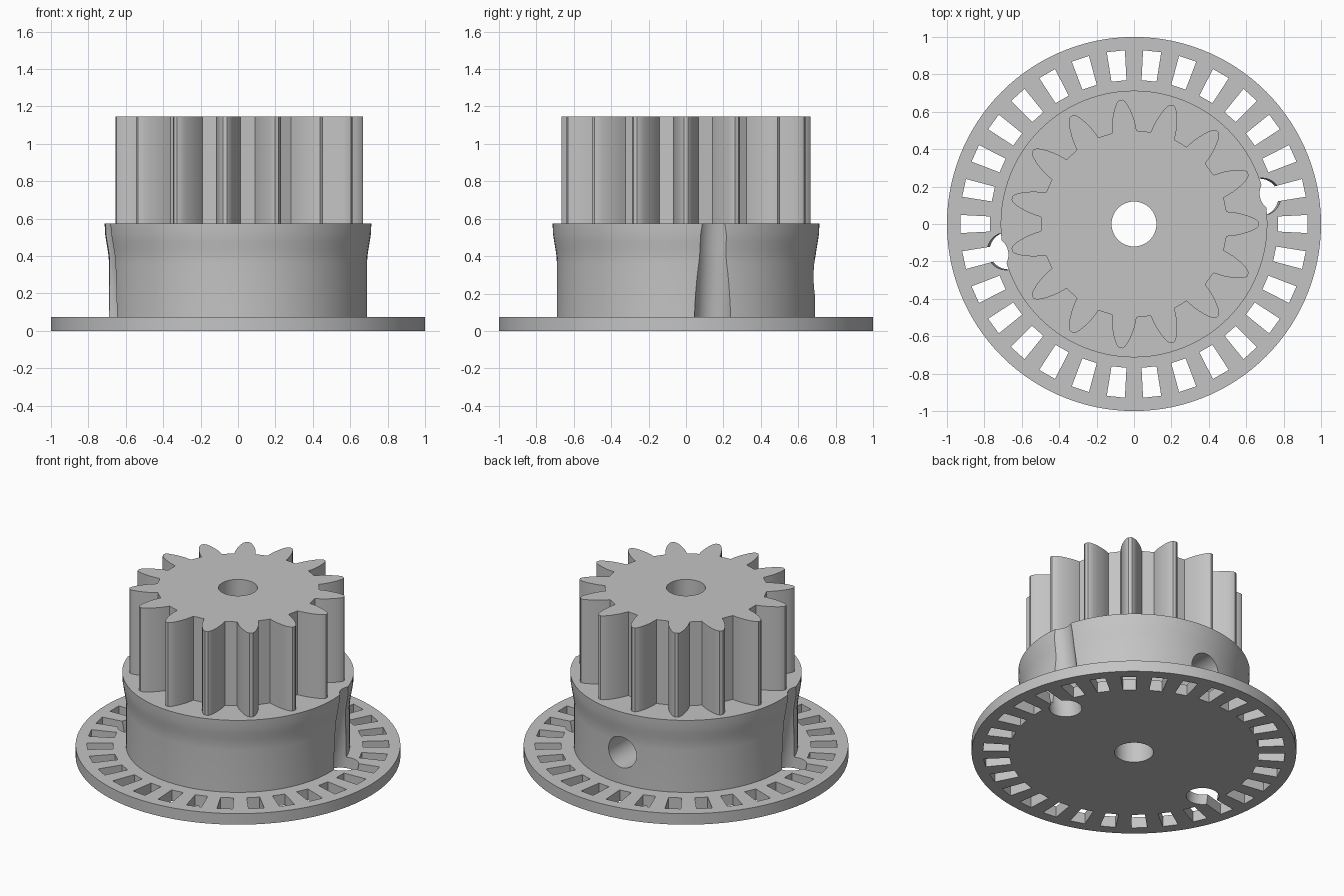
import bpy
import bmesh
from math import sin, cos, pi, radians, atan2
from mathutils import Vector, Matrix

if "Cube" in bpy.data.objects:
    bpy.data.objects.remove(bpy.data.objects["Cube"], do_unlink=True)

DISC_TOP, HUB_TOP, GEAR_TOP = 0.075, 0.575, 1.145
SLOTS, TEETH = 30, 15

grey = bpy.data.materials.new("plain grey")
grey.use_nodes = True
colour = (0.55, 0.55, 0.55, 1)
grey.diffuse_color = colour
grey.node_tree.nodes["Principled BSDF"].inputs["Base Color"].default_value = colour


def polar(r, a):
    return r * cos(a), r * sin(a)


def circle(r, n=96):
    return [polar(r, 2 * pi * i / n) for i in range(n)]


def loft(bm, layers):
    """Closed solid through a stack of (outline, z) layers."""
    rings = [[bm.verts.new((x, y, z)) for x, y in pts] for pts, z in layers]
    n = len(rings[0])
    for low, high in zip(rings, rings[1:]):
        for i in range(n):
            j = (i + 1) % n
            bm.faces.new((low[i], low[j], high[j], high[i]))
    bm.faces.new(rings[0][::-1])
    bm.faces.new(rings[-1])
    return [v for ring in rings for v in ring]


def make(name, bm):
    bmesh.ops.recalc_face_normals(bm, faces=bm.faces[:])
    mesh = bpy.data.meshes.new(name)
    bm.to_mesh(mesh)
    bm.free()
    mesh.materials.append(grey)
    ob = bpy.data.objects.new(name, mesh)
    bpy.context.scene.collection.objects.link(ob)
    return ob


def solid(name, layers):
    bm = bmesh.new()
    loft(bm, layers)
    return make(name, bm)


def rod(bm, start, end, r, n=48):
    """Cylinder between two points."""
    start, end = Vector(start), Vector(end)
    axis = end - start
    verts = loft(bm, [(circle(r, n), 0), (circle(r, n), axis.length)])
    turn = axis.to_track_quat('Z', 'Y').to_matrix().to_4x4()
    bmesh.ops.transform(bm, verts=verts, matrix=Matrix.Translation(start) @ turn)


def cut(ob, cutters):
    """Carve the cutters out of a part and bake the result."""
    bpy.ops.object.select_all(action='DESELECT')
    bpy.context.view_layer.objects.active = ob
    ob.select_set(True)
    for c in cutters:
        mod = ob.modifiers.new(c.name, 'BOOLEAN')
        mod.operation, mod.solver, mod.object = 'DIFFERENCE', 'EXACT', c
        bpy.ops.object.modifier_apply(modifier=mod.name)
    bpy.ops.object.shade_smooth_by_angle(angle=radians(30))


# Slotted base disc
disc = solid("slotted_disc", [(circle(1, 120), 0), (circle(1, 120), DISC_TOP)])

# Hub with a flared upper rim
hub_profile = [(0.69, DISC_TOP), (0.69, 0.36), (0.692, 0.4), (0.698, 0.44),
               (0.705, 0.48), (0.711, 0.52), (0.713, HUB_TOP)]
hub = solid("hub", [(circle(r), z) for r, z in hub_profile])

# Gear: half a tooth as (radius, half width), mirrored and repeated
half = [(0.495, 0.066), (0.52, 0.064), (0.55, 0.06), (0.58, 0.053),
        (0.61, 0.044), (0.635, 0.034), (0.655, 0.023), (0.667, 0.01)]
tooth = [(r, -w) for r, w in half] + [(r, w) for r, w in half[::-1]]
outline = []
for k in range(TEETH):
    for x, y in tooth:
        outline.append(polar((x * x + y * y) ** 0.5, atan2(y, x) + 2 * pi * k / TEETH))
gear = solid("gear", [(outline, HUB_TOP), (outline, GEAR_TOP)])

# Cutter: ring of slots near the disc rim
bm = bmesh.new()
for k in range(SLOTS):
    mid, spread = 2 * pi * k / SLOTS, radians(3)
    slot = [polar(r, mid + s * spread)
            for r, s in ((0.77, -1), (0.93, -1), (0.93, 1), (0.77, 1))]
    loft(bm, [(slot, -0.1), (slot, DISC_TOP + 0.1)])
slots = make("slot_cutter", bm)

# Cutter: two opposite holes leaning outward, grooving the hub
bm = bmesh.new()
for a in (radians(12), radians(192)):
    rod(bm, (*polar(0.667, a), -0.1), (*polar(0.813, a), 0.7), 0.1)
grooves = make("groove_cutter", bm)

# Cutter: central bore
bm = bmesh.new()
rod(bm, (0, 0, -0.2), (0, 0, 1.4), 0.12)
bore = make("bore_cutter", bm)

# Cutter: screw hole from the back of the hub into the bore
bm = bmesh.new()
rod(bm, (0, 0, 0.29), (0, 0.9, 0.29), 0.105)
screw = make("screw_hole_cutter", bm)

cut(disc, [slots, grooves, bore])
cut(hub, [bore, grooves, screw])
cut(gear, [bore])

for c in (slots, grooves, bore, screw):
    bpy.data.objects.remove(c, do_unlink=True)
